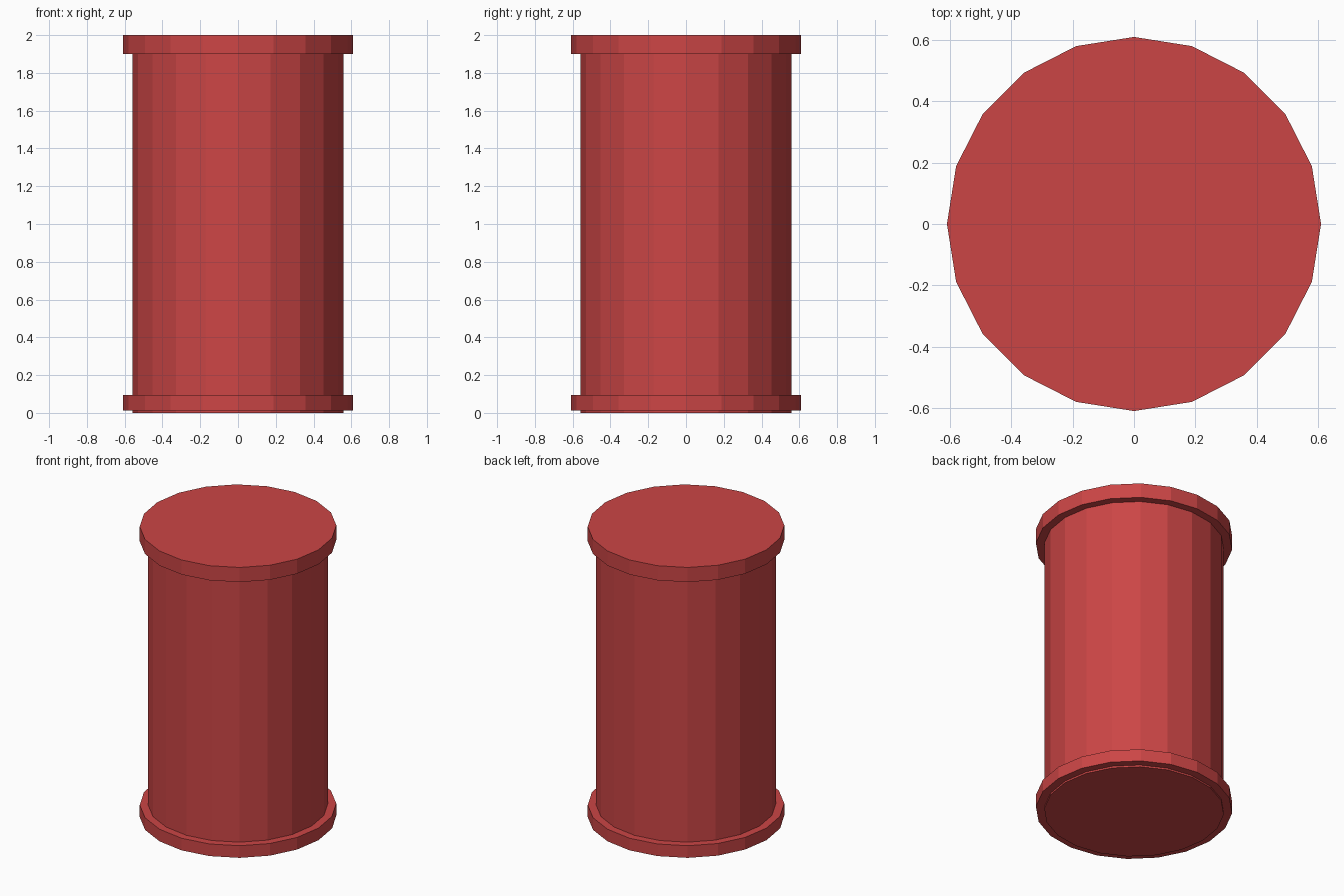
import bpy

if "Cube" in bpy.data.objects:
    bpy.data.objects.remove(bpy.data.objects["Cube"])

SIDES = 20

red = bpy.data.materials.new("red_paint")
red.diffuse_color = (0.6, 0.06, 0.06, 1)
red.use_nodes = True
red.node_tree.nodes["Principled BSDF"].inputs["Base Color"].default_value = red.diffuse_color


def drum(name, radius, z0, z1):
    """Flat-faced 20-sided cylinder between two heights."""
    bpy.ops.mesh.primitive_cylinder_add(
        vertices=SIDES, radius=radius, depth=z1 - z0,
        location=(0, 0, (z0 + z1) / 2))
    obj = bpy.context.object
    obj.name = name
    obj.data.materials.append(red)
    return obj


# Main barrel wall, reaching slightly below the lower rim
drum("barrel_body", 0.558, 0.0, 1.95)
# Rims: the upper one also forms the flush lid
drum("top_rim", 0.61, 1.90, 2.0)
drum("bottom_rim", 0.61, 0.012, 0.095)
